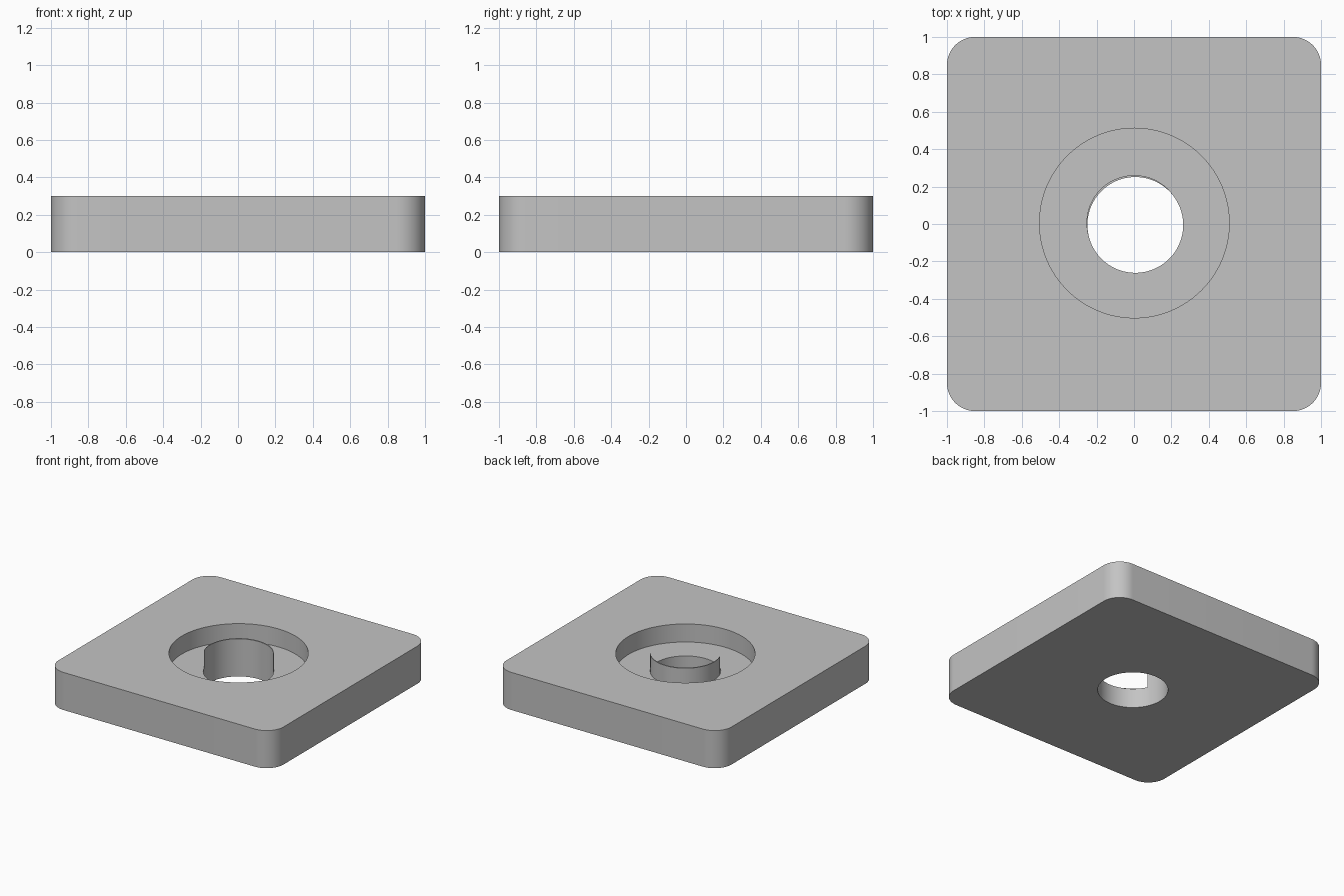
import bpy
import bmesh
import math
from mathutils import Vector

cube = bpy.data.objects.get("Cube")
if cube:
    bpy.data.objects.remove(cube, do_unlink=True)

HEIGHT = 0.302
FLOOR = 0.157
CORNER = 0.15
RECESS_CENTRE = (0.002, 0.005)
HOLE_CENTRE = (0.007, -0.005)
BORE = 0.256

grey = bpy.data.materials.new("plain grey")
grey.use_nodes = True
colour = (0.55, 0.55, 0.55, 1)
grey.diffuse_color = colour
grey.node_tree.nodes["Principled BSDF"].inputs["Base Color"].default_value = colour


def prism(name, outline, bottom, top):
    """Extrude a flat outline upward into a solid."""
    bm = bmesh.new()
    base = bm.faces.new([bm.verts.new((x, y, bottom)) for x, y in outline])
    side = bmesh.ops.extrude_face_region(bm, geom=[base])
    verts = [v for v in side["geom"] if isinstance(v, bmesh.types.BMVert)]
    bmesh.ops.translate(bm, verts=verts, vec=Vector((0, 0, top - bottom)))
    bmesh.ops.recalc_face_normals(bm, faces=bm.faces)
    mesh = bpy.data.meshes.new(name)
    bm.to_mesh(mesh)
    bm.free()
    mesh.materials.append(grey)
    obj = bpy.data.objects.new(name, mesh)
    bpy.context.collection.objects.link(obj)
    return obj


def arc(centre, radius, start, sweep, steps):
    angles = [start + sweep * i / steps for i in range(steps + 1)]
    return [(centre[0] + radius * math.cos(a), centre[1] + radius * math.sin(a))
            for a in angles]


def cylinder(name, centre, radius, bottom, top):
    return prism(name, arc(centre, radius, 0, math.tau, 128)[:-1], bottom, top)


def cut(target, cutter):
    """Subtract the cutter, then discard it."""
    cutter.hide_render = True
    mod = target.modifiers.new("cut", 'BOOLEAN')
    mod.operation = 'DIFFERENCE'
    mod.solver = 'EXACT'
    mod.object = cutter
    bpy.context.view_layer.objects.active = target
    bpy.ops.object.modifier_apply(modifier=mod.name)
    bpy.data.objects.remove(cutter, do_unlink=True)


# Square plate with rounded corners
outline = []
for i, (sx, sy) in enumerate([(1, 1), (-1, 1), (-1, -1), (1, -1)]):
    centre = (sx * (1 - CORNER), sy * (1 - CORNER))
    outline += arc(centre, CORNER, i * math.pi / 2, math.pi / 2, 16)
plate = prism("plate", outline, 0, HEIGHT)

# Ring-shaped recess around a central post
recess = cylinder("recess_cutter", RECESS_CENTRE, 0.507, FLOOR, HEIGHT + 0.1)
cut(recess, cylinder("post_cutter", RECESS_CENTRE, BORE, FLOOR - 0.1, HEIGHT + 0.2))
cut(plate, recess)

# Slightly offset through hole, which leaves a thin crescent wall of the post
cut(plate, cylinder("hole_cutter", HOLE_CENTRE, BORE, -0.1, HEIGHT + 0.1))

bpy.ops.object.select_all(action='DESELECT')
plate.select_set(True)
bpy.context.view_layer.objects.active = plate
bpy.ops.object.shade_smooth_by_angle(angle=math.radians(30))
